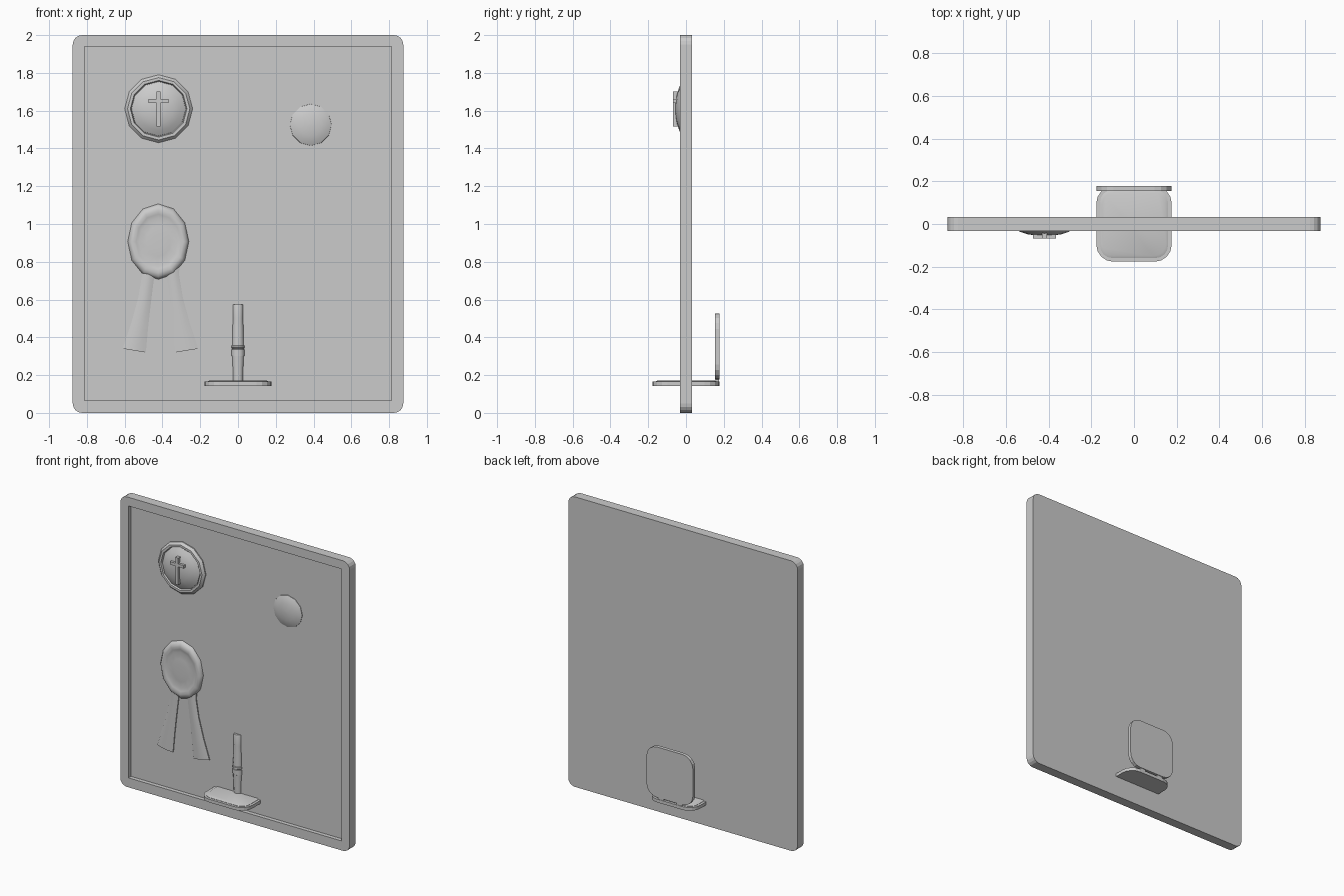
import bpy, bmesh, math
from mathutils import Matrix, Vector

if "Cube" in bpy.data.objects:
    bpy.data.objects.remove(bpy.data.objects["Cube"])

PANEL_Y = -0.005


def finish(bm, name, angle=None):
    bmesh.ops.recalc_face_normals(bm, faces=bm.faces)
    me = bpy.data.meshes.new(name)
    bm.to_mesh(me)
    bm.free()
    ob = bpy.data.objects.new(name, me)
    bpy.context.collection.objects.link(ob)
    bpy.ops.object.select_all(action='DESELECT')
    ob.select_set(True)
    bpy.context.view_layer.objects.active = ob
    if angle:
        bpy.ops.object.shade_smooth_by_angle(angle=math.radians(angle))
    return ob


def box(name, x0, x1, y0, y1, z0, z1):
    bm = bmesh.new()
    m = Matrix.Translation(((x0 + x1) / 2, (y0 + y1) / 2, (z0 + z1) / 2))
    bmesh.ops.create_cube(bm, size=1, matrix=m @ Matrix.Diagonal((x1 - x0, y1 - y0, z1 - z0, 1)))
    return finish(bm, name)


def loft(name, rings, angle=None):
    """Skin closed rings of points and cap both ends."""
    bm = bmesh.new()
    vs = [[bm.verts.new(p) for p in ring] for ring in rings]
    n = len(vs[0])
    for a, b in zip(vs, vs[1:]):
        for i in range(n):
            bm.faces.new((a[i], a[(i + 1) % n], b[(i + 1) % n], b[i]))
    bm.faces.new(vs[0])
    bm.faces.new(vs[-1])
    return finish(bm, name, angle)


def rounded(w, h, r, seg):
    pts = []
    for k, (sx, sy) in enumerate(((1, 1), (-1, 1), (-1, -1), (1, -1))):
        for i in range(seg + 1):
            a = math.pi / 2 * (k + i / seg)
            pts.append((sx * (w - r) + r * math.cos(a), sy * (h - r) + r * math.sin(a)))
    return pts


def disc(name, cx, cz, profile, n=12, sx=1, sz=1, angle=50):
    """Lathe of (radius, y) pairs facing the front."""
    rings = [[(cx + sx * r * math.cos(2 * math.pi * i / n), y,
               cz + sz * r * math.sin(2 * math.pi * i / n)) for i in range(n)]
             for r, y in profile]
    return loft(name, rings, angle)


# Board with recessed front panel
board = loft("board", [[(x, y, z + 1) for x, z in rounded(0.875, 1.0, 0.05, 4)]
                       for y in (-0.033, 0.033)])
cutter = box("recess_cutter", -0.812, 0.812, -0.2, PANEL_Y, 0.065, 1.94)
cutter.hide_render = True
mod = board.modifiers.new("recess", 'BOOLEAN')
mod.object = cutter
mod.operation = 'DIFFERENCE'
mod.solver = 'EXACT'
bpy.context.view_layer.objects.active = board
bpy.ops.object.modifier_apply(modifier=mod.name)
bpy.data.objects.remove(cutter)

# Round medal: stepped rim, dome and cross
MX, MZ = -0.42, 1.61
disc("medal_rim", MX, MZ, [(0.18, 0.005), (0.18, -0.012), (0.165, -0.028),
                           (0.15, -0.028), (0.145, -0.015)], angle=25)
disc("medal_dome", MX, MZ, [(0.145, 0.0), (0.143, -0.02), (0.115, -0.036),
                            (0.08, -0.048), (0.04, -0.054), (0.004, -0.056)])
box("cross_upright", MX - 0.011, MX + 0.011, -0.068, -0.03, 1.516, 1.702)
box("cross_bar", MX - 0.053, MX + 0.053, -0.0675, -0.03, 1.641, 1.661)

# Small dome button
disc("button", 0.385, 1.525, [(0.112, 0.002), (0.11, -0.008), (0.09, -0.017),
                              (0.06, -0.024), (0.03, -0.028), (0.003, -0.029)])

# Oval rosette with dished centre
disc("rosette", -0.422, 0.907, [(0.2, 0.0), (0.2, -0.011), (0.185, -0.025), (0.165, -0.03),
                                (0.145, -0.025), (0.125, -0.021), (0.08, -0.024),
                                (0.04, -0.025), (0.003, -0.025)], sx=0.81)

# Two mirrored ribbon tails with a gently crowned section
rows = [((0.025, 0.76), (0.1, 0.78)), ((0.035, 0.71), (0.098, 0.73)),
        ((0.049, 0.60), (0.118, 0.61)), ((0.065, 0.46), (0.155, 0.475)),
        ((0.078, 0.32), (0.2, 0.34))]
for side, name in ((-1, "ribbon_left"), (1, "ribbon_right")):
    rings = []
    for a, b in rows:
        ring = [(t, y) for t, y in ((0, 0.0), (0, -0.012), (0.25, -0.018), (0.5, -0.02),
                                    (0.75, -0.018), (1, -0.012), (1, 0.0))]
        rings.append([(-0.41 + side * (a[0] + t * (b[0] - a[0])), y,
                       a[1] + t * (b[1] - a[1])) for t, y in ring])
    loft(name, rings, 40)

# Upright banded handle
handle = [(0.027, 0.165), (0.029, 0.24), (0.032, 0.30), (0.035, 0.302), (0.035, 0.335),
          (0.032, 0.337), (0.032, 0.342), (0.036, 0.345), (0.036, 0.355), (0.032, 0.358),
          (0.030, 0.45), (0.028, 0.5), (0.029, 0.565), (0.026, 0.575)]
loft("handle", [[(r * math.cos(2 * math.pi * i / 12), 0.88 * r * math.sin(2 * math.pi * i / 12), z)
                 for i in range(12)] for r, z in handle], 40)

# Seat slab with raised pad, passing through the board
loft("seat", [[(x, y, z) for x, y in rounded(0.177, 0.177, 0.08, 4)]
              for z in (0.143, 0.165)])
loft("seat_pad", [[(x, y, z) for x, y in rounded(w, w, 0.06, 4)]
                  for w, z in ((0.16, 0.155), (0.16, 0.167), (0.15, 0.172))], 30)

# Backrest behind the board and its two tabs
loft("backrest", [[(x, y, z + 0.351) for x, z in rounded(0.177, 0.174, 0.08, 4)]
                  for y in (0.154, 0.178)])
for s in (-1, 1):
    box("backrest_tab", s * 0.07 - 0.02, s * 0.07 + 0.02, 0.156, 0.174, 0.155, 0.185)
